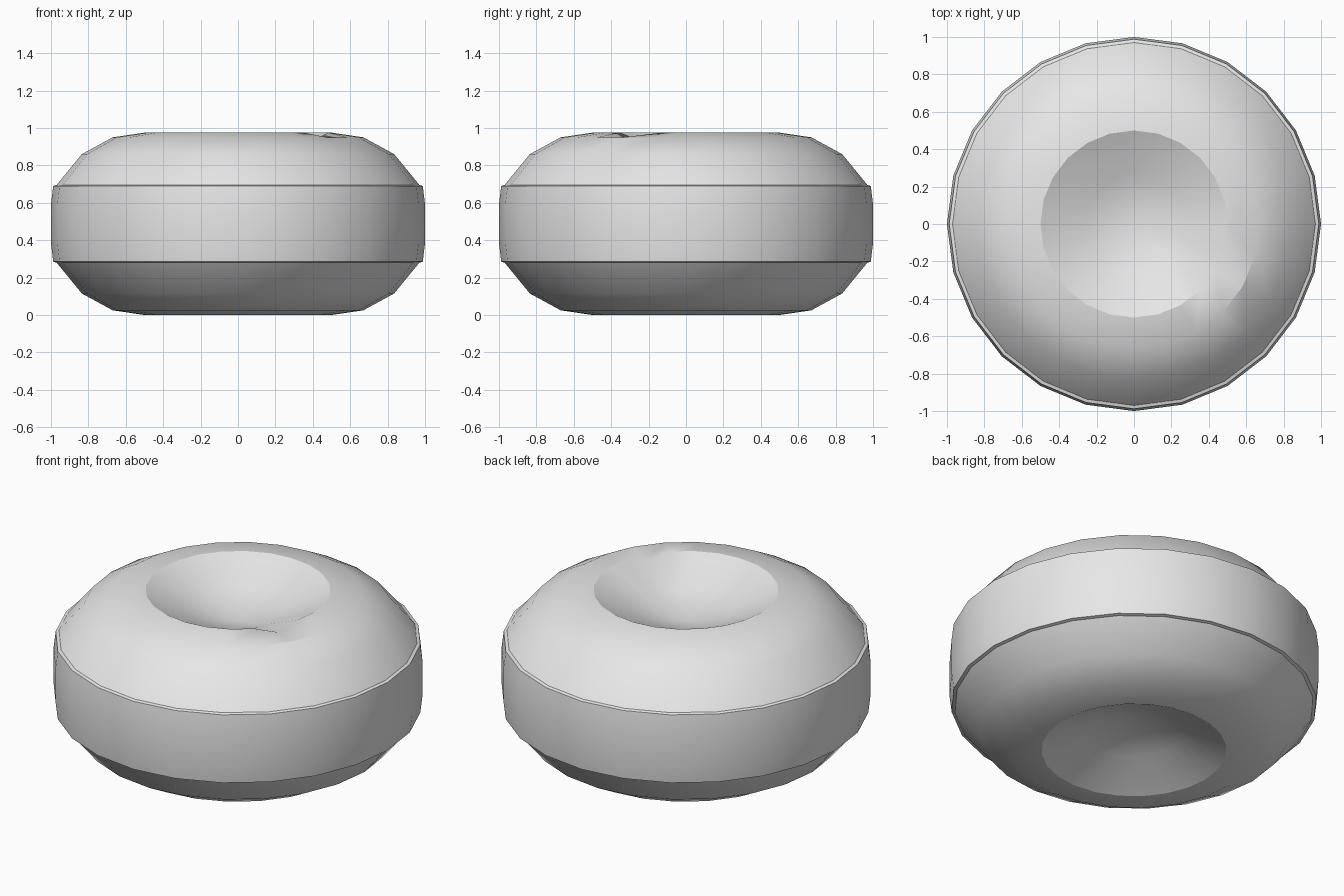
import bpy, bmesh, math

SEGMENTS = 24
HEIGHT = 0.975

cube = bpy.data.objects.get("Cube")
if cube:
    bpy.data.objects.remove(cube, do_unlink=True)

grey = bpy.data.materials.new("plain grey")
grey.use_nodes = True
grey.diffuse_color = (0.8, 0.8, 0.8, 1)
grey.node_tree.nodes["Principled BSDF"].inputs["Base Color"].default_value = (0.8, 0.8, 0.8, 1)


def lathe(name, profile, dent=None):
    """Turn (radius, height) points, listed upwards on the outside, about z."""
    bm = bmesh.new()
    rings = []
    for r, z in profile:
        ring = []
        for i in range(SEGMENTS):
            a = math.tau * i / SEGMENTS
            ring.append(bm.verts.new((r * math.cos(a), r * math.sin(a), z)))
        rings.append(ring)
    for low, high in zip(rings, rings[1:]):
        for i in range(SEGMENTS):
            j = (i + 1) % SEGMENTS
            bm.faces.new((low[i], low[j], high[j], high[i]))
    # Small nick pressed into one rim corner
    if dent:
        ring_no, corner, depth = dent
        rings[ring_no][corner].co.z -= depth
    bmesh.ops.remove_doubles(bm, verts=bm.verts, dist=0.0001)
    mesh = bpy.data.meshes.new(name)
    bm.to_mesh(mesh)
    bm.free()
    mesh.materials.append(grey)
    obj = bpy.data.objects.new(name, mesh)
    bpy.context.collection.objects.link(obj)
    bpy.ops.object.select_all(action='DESELECT')
    obj.select_set(True)
    bpy.context.view_layer.objects.active = obj
    bpy.ops.object.shade_smooth_by_angle(angle=math.radians(25))
    return obj


def flipped(profile):
    return [(r, HEIGHT - z) for r, z in reversed(profile)]


# Rounded shells with a dished centre, above and below
shell = [(0.97, 0.695), (0.835, 0.86), (0.67, 0.95), (0.5, HEIGHT),
         (0.26, 0.865), (0, 0.79)]
lathe("upper_shell", shell, dent=(3, 22, 0.04))
lathe("lower_shell", flipped(shell))

# Slightly proud band around the middle, with a narrow lip at each edge
band = [(1.0, 0.59), (0.988, 0.69), (0.97, 0.695)]
lathe("middle_band", flipped(band) + band)
